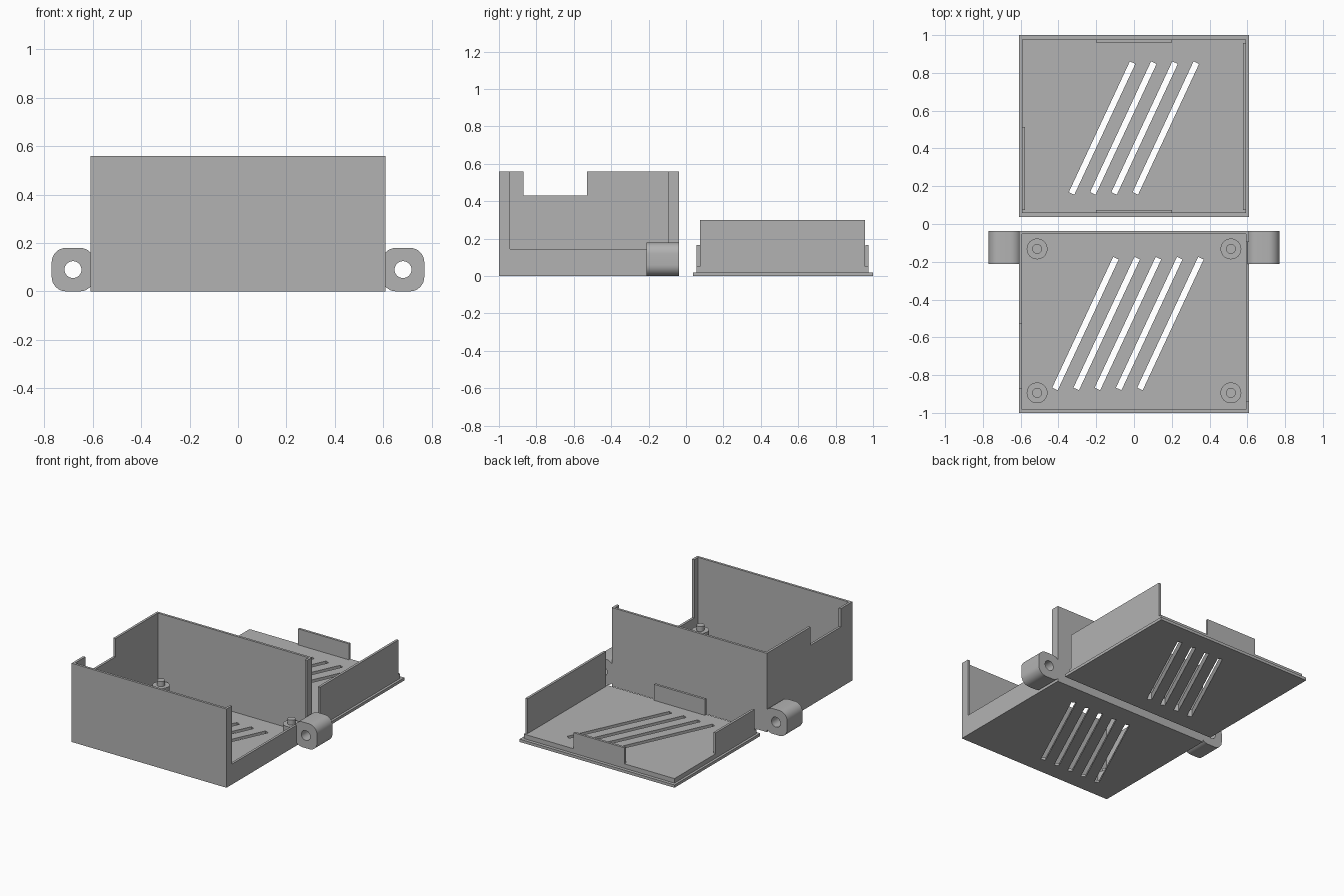
import bpy, bmesh
from math import radians
from mathutils import Matrix

if "Cube" in bpy.data.objects:
    bpy.data.objects.remove(bpy.data.objects["Cube"], do_unlink=True)

grey = bpy.data.materials.new("plain_grey")
grey.use_nodes = True
colour = (0.45, 0.45, 0.45, 1)
grey.diffuse_color = colour
grey.node_tree.nodes["Principled BSDF"].inputs["Base Color"].default_value = colour


def finish(name, bm):
    mesh = bpy.data.meshes.new(name)
    bm.to_mesh(mesh)
    bm.free()
    mesh.materials.append(grey)
    obj = bpy.data.objects.new(name, mesh)
    bpy.context.collection.objects.link(obj)
    return obj


def block(name, x, y, z, turn=0, bevel=0):
    """Box between (low, high) pairs, turned about z, edges along y rounded."""
    bm = bmesh.new()
    bmesh.ops.create_cube(bm, size=1)
    size = [b - a for a, b in (x, y, z)]
    bmesh.ops.scale(bm, vec=size, verts=bm.verts)
    if bevel:
        edges = [e for e in bm.edges
                 if abs(e.verts[0].co.y - e.verts[1].co.y) > size[1] / 2]
        bmesh.ops.bevel(bm, geom=edges, offset=bevel, segments=8,
                        profile=0.5, affect='EDGES')
    bmesh.ops.rotate(bm, matrix=Matrix.Rotation(turn, 3, 'Z'), verts=bm.verts)
    bmesh.ops.translate(bm, vec=[(a + b) / 2 for a, b in (x, y, z)], verts=bm.verts)
    return finish(name, bm)


def cylinder(name, centre, radius, depth, along_y=False):
    bm = bmesh.new()
    bmesh.ops.create_cone(bm, cap_ends=True, segments=32, radius1=radius,
                          radius2=radius, depth=depth)
    if along_y:
        bmesh.ops.rotate(bm, matrix=Matrix.Rotation(radians(90), 3, 'X'), verts=bm.verts)
    bmesh.ops.translate(bm, vec=centre, verts=bm.verts)
    return finish(name, bm)


def select(obj):
    bpy.ops.object.select_all(action='DESELECT')
    obj.select_set(True)
    bpy.context.view_layer.objects.active = obj


def cut(obj, cutters):
    for cutter in cutters:
        cutter.hide_render = True
        mod = obj.modifiers.new("cut", 'BOOLEAN')
        mod.operation = 'DIFFERENCE'
        mod.solver = 'EXACT'
        mod.object = cutter
        select(obj)
        bpy.ops.object.modifier_apply(modifier=mod.name)
        bpy.data.objects.remove(cutter, do_unlink=True)


def smooth(obj):
    select(obj)
    bpy.ops.object.shade_smooth_by_angle(angle=radians(35))


def slots(count, y):
    """Row of slanted vent cutters, evenly spaced about a start x."""
    start = -0.257 if count == 5 else -0.169
    for i in range(count):
        x = start + 0.1125 * i
        yield block("slot_cutter", (x - 0.016, x + 0.016),
                    (y - 0.382, y + 0.382), (-0.1, 0.1), radians(-25))


WALL = 0.017
SIDE = 0.61
INNER = SIDE - WALL

# Open case with a tall opening on one side, a notch on the other, and vents
case = block("case", (-SIDE, SIDE), (-1, -0.037), (0, 0.56))
cut(case, [
    block("cavity_cutter", (-INNER, INNER), (-1 + WALL, -0.037 - WALL), (WALL, 1)),
    block("opening_cutter", (0.55, 0.7), (-0.94, -0.095), (0.145, 1)),
    block("notch_cutter", (-0.7, -0.55), (-0.87, -0.53), (0.43, 1)),
    *slots(5, -0.527),
])

# Standoffs with locating pins in the case corners
for x in (-0.513, 0.513):
    for y in (-0.894, -0.132):
        smooth(cylinder("standoff", (x, y, 0.055), 0.055, 0.09))
        smooth(cylinder("standoff_pin", (x, y, 0.0725), 0.026, 0.125))

# Mounting lugs on both sides
for name, s in (("left_lug", 1), ("right_lug", -1)):
    x = s * 0.682
    lug = block(name, (x - 0.088, x + 0.088), (-0.212, -0.037), (0, 0.18), bevel=0.06)
    cut(lug, [cylinder("hole_cutter", (x, -0.12, 0.09), 0.035, 0.4, True)])
    smooth(lug)

# Lid: base plate and stepped inner plate, both vented
plate = block("lid_plate", (-SIDE, SIDE), (0.037, 1), (0, 0.02))
cut(plate, slots(4, 0.508))
step = block("lid_step", (-INNER, INNER), (0.057, 0.977), (0.02, 0.052))
cut(step, slots(4, 0.508))

# Lid side walls and clip tabs
block("lid_tall_wall", (INNER - WALL, INNER), (0.075, 0.957), (0.05, 0.3))
block("lid_short_wall", (-INNER, WALL - INNER), (0.075, 0.513), (0.05, 0.2))
for name, y in (("front_tab", 0.057), ("back_tab", 0.977 - WALL)):
    block(name, (-0.2, 0.2), (y, y + WALL), (0.05, 0.166))
